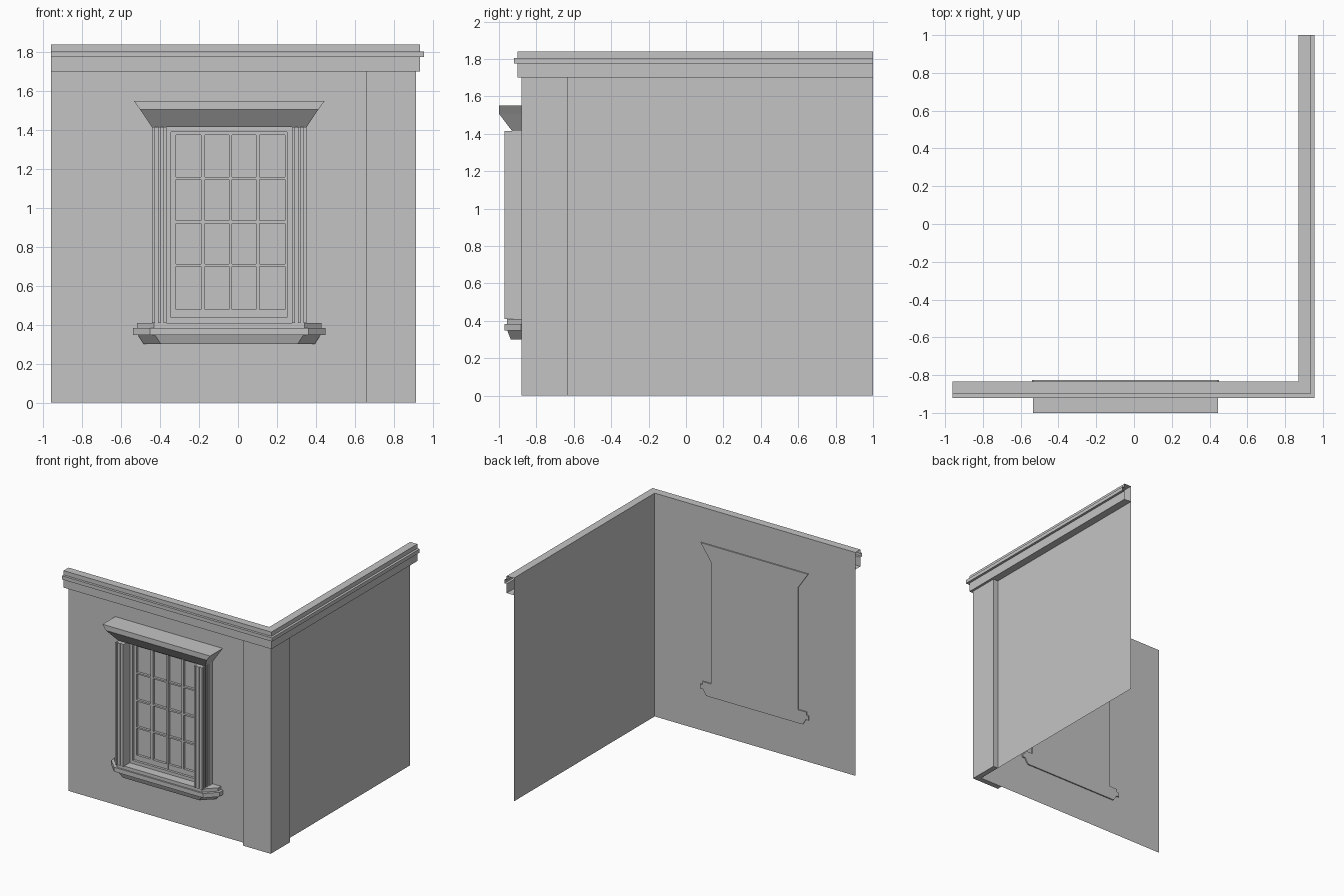
import bpy
import bmesh

cube = bpy.data.objects.get("Cube")
if cube:
    bpy.data.objects.remove(cube, do_unlink=True)

GREY = (0.55, 0.55, 0.55, 1.0)
mat = bpy.data.materials.new("plaster_grey")
mat.use_nodes = True
mat.diffuse_color = GREY
mat.node_tree.nodes["Principled BSDF"].inputs["Base Color"].default_value = GREY

WALL_X, WALL_Y = 0.87, -0.835    # outer wall planes
LEFT_END, BACK_END = -0.96, 1.0
TOP = 1.84
BACK = -0.825                    # window parts poke just through the wall
MID = -0.045                     # window centre line


def loft(name, rings, closed=True, caps=True):
    """Skin a list of equal-length point rings."""
    bm = bmesh.new()
    rows = [[bm.verts.new(p) for p in ring] for ring in rings]
    n = len(rows[0])
    for a, b in zip(rows, rows[1:]):
        for i in range(n if closed else n - 1):
            j = (i + 1) % n
            bm.faces.new((a[i], a[j], b[j], b[i]))
    if caps:
        bm.faces.new(rows[0])
        bm.faces.new(rows[-1])
        bmesh.ops.recalc_face_normals(bm, faces=bm.faces)
    mesh = bpy.data.meshes.new(name)
    bm.to_mesh(mesh)
    bm.free()
    mesh.materials.append(mat)
    obj = bpy.data.objects.new(name, mesh)
    bpy.context.collection.objects.link(obj)
    return obj


def box(name, x, y, z):
    return loft(name, [[(x[0], y[0], h), (x[1], y[0], h),
                        (x[1], y[1], h), (x[0], y[1], h)] for h in z])


def corner_run(name, profile, x_start, y_end, solid=False):
    """Sweep (outward offset, height) points round the mitred corner."""
    rings = [[(x_start, WALL_Y - d, z) for d, z in profile],
             [(WALL_X + d, WALL_Y - d, z) for d, z in profile],
             [(WALL_X + d, y_end, z) for d, z in profile]]
    return loft(name, rings, closed=solid, caps=solid)


# Thin walls, open-ended cornice and corner post
corner_run("walls", [(0, TOP), (0, 0)], LEFT_END, BACK_END)
low, lip = 0.065, 0.085
corner_run("cornice", [(0, TOP), (low, TOP), (low, 1.805), (lip, 1.805),
                       (lip, 1.775), (low, 1.775), (low, 1.7), (0, 1.7)],
           LEFT_END, BACK_END)
post = 0.045
corner_run("corner_post", [(0, 1.7), (post, 1.7), (post, 0), (0, 0)],
           0.66, -0.63, solid=True)

# Window hood: trapezoid with a sloping underside
hood = []
for z, half, front in ((1.55, 0.49, -1.0), (1.507, 0.459, -1.0), (1.415, 0.397, -0.93)):
    hood.append([(MID - half, BACK, z), (MID - half, front, z),
                 (MID + half, front, z), (MID + half, BACK, z)])
loft("window_hood", hood)

# Fluted pilasters, grooved on the front and the outer side
INNER, OUTER, FRONT, STRIP, GROOVE = 0.322, 0.397, -0.97, 0.015, 0.008
plan = [(INNER, BACK), (INNER, FRONT)]
for k in (1, 3):
    a, b = INNER + k * STRIP, INNER + (k + 1) * STRIP
    plan += [(a, FRONT), (a, FRONT + GROOVE), (b, FRONT + GROOVE), (b, FRONT)]
plan.append((OUTER, FRONT))
for k in (1, 3, 5):
    a, b = FRONT + k * STRIP, FRONT + (k + 1) * STRIP
    plan += [(OUTER, a), (OUTER - GROOVE, a), (OUTER - GROOVE, b), (OUTER, b)]
plan.append((OUTER, BACK))
for side, label in ((1, "left"), (-1, "right")):
    loft(label + "_pilaster",
         [[(MID + side * x, y, z) for x, y in plan] for z in (0.41, 1.415)])

# Sill with clipped corners, stepped in height
CLIP = 0.088
sill = []
for z, inset in ((0.30, 0.055), (0.347, 0.025), (0.347, 0),
                 (0.383, 0), (0.383, 0.02), (0.41, 0.02)):
    half, front = 0.494 - inset, -0.97 + 0.6 * inset
    sill.append([(MID - half, BACK, z), (MID - half, front + CLIP, z),
                 (MID - half + CLIP, front, z), (MID + half - CLIP, front, z),
                 (MID + half, front + CLIP, z), (MID + half, BACK, z)])
loft("window_sill", sill)

# Window casing
X0, X1, Z0, Z1, RIM = -0.37, 0.278, 0.41, 1.415, 0.026
depth = (-0.885, BACK)
for name, x in (("casing_right", (X0, X0 + RIM)), ("casing_left", (X1 - RIM, X1))):
    box(name, x, depth, (Z0, Z1))
for name, z in (("casing_bottom", (Z0, Z0 + RIM)), ("casing_top", (Z1 - RIM, Z1))):
    box(name, (X0 + RIM, X1 - RIM), depth, z)

# Panes and glazing bars
inner_x, inner_z = (X0 + RIM, X1 - RIM), (Z0 + RIM, Z1 - RIM)
box("window_panes", inner_x, (-0.845, BACK), inner_z)
uprights = [(inner_x[0], -0.318), (-0.19, -0.169), (-0.047, -0.03),
            (0.092, 0.11), (0.241, inner_x[1])]
rails = [(inner_z[0], 0.478), (0.698, 0.711), (0.921, 0.935),
         (1.146, 1.158), (1.375, inner_z[1])]
for i, x in enumerate(uprights):
    box(f"upright_bar_{i + 1}", x, (-0.866, -0.84), inner_z)
for i, z in enumerate(rails):
    box(f"cross_bar_{i + 1}", inner_x, (-0.865, -0.84), z)
